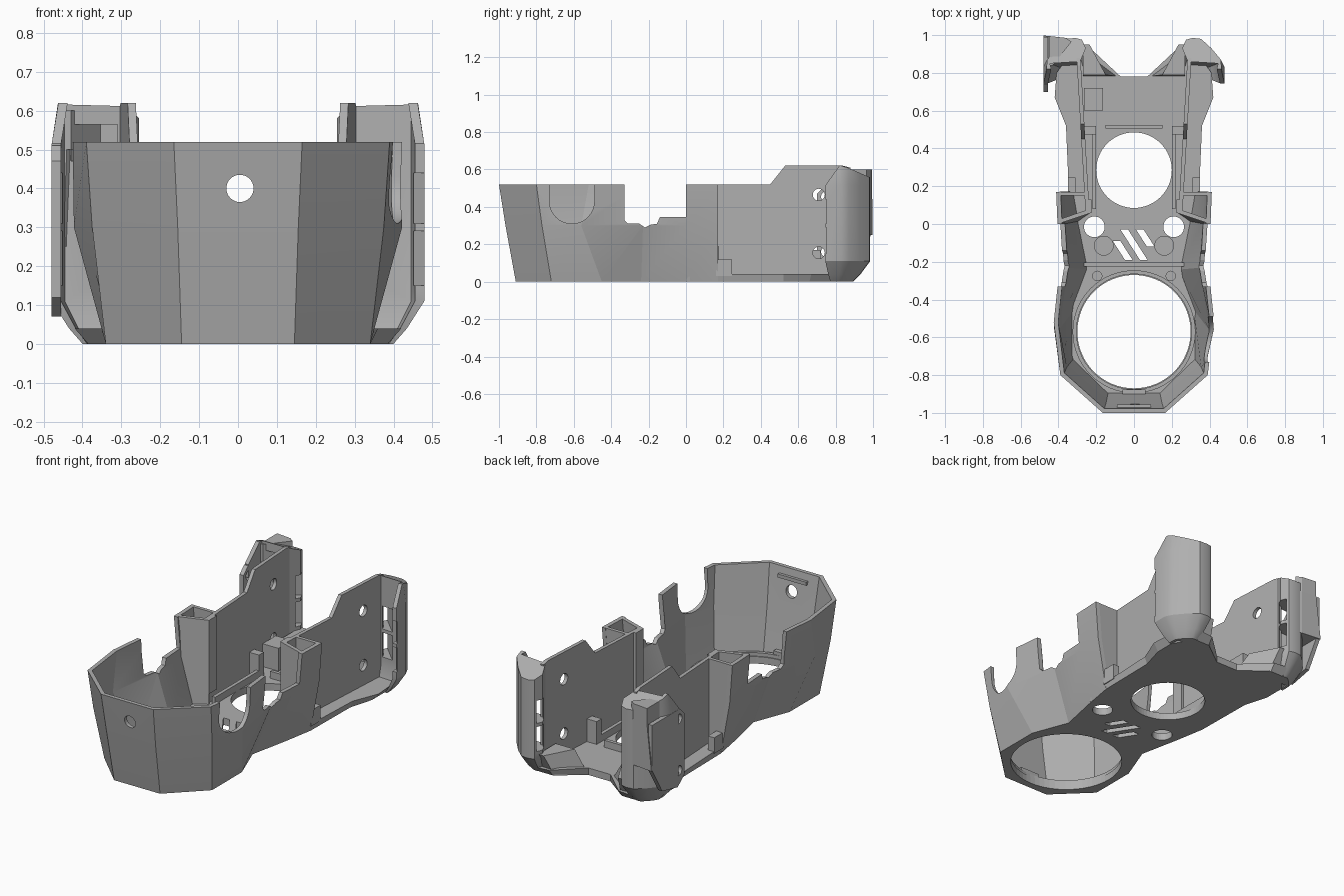
import bpy, bmesh, math
from mathutils import Vector

if "Cube" in bpy.data.objects:
    bpy.data.objects.remove(bpy.data.objects["Cube"])

grey = bpy.data.materials.new("mid grey")
grey.diffuse_color = (0.43, 0.43, 0.43, 1)
grey.use_nodes = True
grey.node_tree.nodes["Principled BSDF"].inputs["Base Color"].default_value = grey.diffuse_color


def make(name, verts, faces, smooth=False):
    me = bpy.data.meshes.new(name)
    me.from_pydata([tuple(v) for v in verts], [], faces)
    bm = bmesh.new()
    bm.from_mesh(me)
    bmesh.ops.recalc_face_normals(bm, faces=bm.faces)
    bm.to_mesh(me)
    bm.free()
    me.materials.append(grey)
    ob = bpy.data.objects.new(name, me)
    bpy.context.collection.objects.link(ob)
    if smooth:
        soften(ob)
    return ob


def soften(ob, angle=30):
    bpy.ops.object.select_all(action='DESELECT')
    ob.select_set(True)
    bpy.context.view_layer.objects.active = ob
    bpy.ops.object.shade_smooth_by_angle(angle=math.radians(angle))


def loft(name, rings, smooth=False):
    """Closed solid through rings of equal point count."""
    n = len(rings[0])
    verts = [v for r in rings for v in r]
    faces = [tuple(range(n)), tuple(range((len(rings) - 1) * n, len(rings) * n))]
    for k in range(len(rings) - 1):
        for i in range(n):
            j = (i + 1) % n
            faces.append((k * n + i, k * n + j, (k + 1) * n + j, (k + 1) * n + i))
    return make(name, verts, faces, smooth)


def prism(name, pts, z0, z1, top=None):
    top = top or pts
    return loft(name, [[(x, y, z0) for x, y in pts], [(x, y, z1) for x, y in top]])


def side_prism(name, pts, x0, x1):
    return loft(name, [[(x, y, z) for y, z in pts] for x in (x0, x1)])


def box(name, x0, x1, y0, y1, z0, z1):
    return prism(name, [(x0, y0), (x1, y0), (x1, y1), (x0, y1)], z0, z1)


def circle(cx, cy, r, n=32):
    return [(cx + r * math.cos(2 * math.pi * i / n), cy + r * math.sin(2 * math.pi * i / n))
            for i in range(n)]


def cut(ob, cutters):
    for c in cutters:
        m = ob.modifiers.new("cut", 'BOOLEAN')
        m.operation, m.solver, m.object = 'DIFFERENCE', 'EXACT', c
    dg = bpy.context.evaluated_depsgraph_get()
    dg.update()
    me = bpy.data.meshes.new_from_object(ob.evaluated_get(dg))
    ob.modifiers.clear()
    ob.data = me
    for c in cutters:
        bpy.data.objects.remove(c)


def mirrored(pts):
    """Right-hand run of points plus its mirror, as one path."""
    return [(-x, y) for x, y in reversed(pts)] + list(pts)


def inset(path, d):
    """Offset an open counter-clockwise path to its left."""
    out = []
    for i, p in enumerate(path):
        p = Vector(p)
        a = Vector(path[max(i - 1, 0)])
        b = Vector(path[min(i + 1, len(path) - 1)])
        t = (b - a).normalized()
        out.append((p.x - t.y * d, p.y + t.x * d))
    return out


# front tub wall, leaning outwards from the floor and bulging at mid height
low = mirrored([(.145, -.91), (.34, -.72), (.34, -.45), (.26, -.24), (.31, 0), (.34, .17)])
mid = mirrored([(.155, -.965), (.375, -.77), (.422, -.56), (.37, -.23), (.385, 0), (.395, .17)])
high = mirrored([(.165, -1), (.39, -.80), (.425, -.52), (.395, -.24), (.405, 0), (.412, .17)])
rows = [(low, 0), (mid, .30), (high, .52),
        (inset(high, .024), .52), (inset(mid, .024), .30), (inset(low, .024), 0)]
n = len(low)
tub = loft("tub_wall", [[(*row[i], z) for row, z in rows] for i in range(n)])
gap = [(-.33, .8), (-.33, .33), (-.31, .31), (-.25, .31), (-.22, .29), (-.19, .305),
       (-.155, .31), (-.14, .345), (0, .345), (0, .8)]
scoop = [(-.73, .8)] + [(-.61 + .12 * math.cos(a), .43 + .12 * math.sin(a)) for a in
                        [math.pi + math.pi * i / 16 for i in range(17)]] + [(-.49, .8)]
port = loft("port", [[(x + .005, y, z) for x, z in circle(0, .40, .035)] for y in (-1.2, -.8)])
cut(tub, [side_prism("gap", gap, -.7, .7), side_prism("scoop", scoop, .2, .7), port])
soften(tub, 16)

# floor with its round openings, vents and screw holes
edge = [(.145, -.91), (.34, -.72), (.34, -.45), (.26, -.24), (.31, 0), (.34, .17),
        (.345, .52), (.385, .66), (.385, .78), (.30, .89), (.22, .89), (.07, .78)]
edge_top = edge[:5] + [(.345, .17), (.36, .52), (.42, .67), (.41, .8), (.32, .93),
                       (.22, .92), (.07, .78)]
floor = prism("floor", mirrored(edge), 0, .04, mirrored(edge_top))
holes = [prism("c", circle(0, -.57, .30, 64), -1, 1), prism("c", circle(0, .285, .20, 64), -1, 1)]
for s in (-1, 1):
    holes.append(prism("c", circle(s * .21, -.015, .055), -1, 1))
    holes.append(prism("c", circle(s * .16, -.115, .05), .03, 1))
    holes.append(prism("c", circle(s * .195, -.275, .025, 20), .025, 1))
for x, y0, y1 in ((-.06, -.19, -.09), (.0, -.19, -.03), (.06, -.12, -.03)):
    d = (y1 - y0) * .32
    holes.append(prism("c", [(x - .02 + d, y0), (x + .02 + d, y0), (x + .02 - d, y1),
                             (x - .02 - d, y1)], -1, 1))
cut(floor, holes)

# raised lip round the big opening
ring = prism("opening_lip", circle(0, -.57, .325, 64), .035, .06)
cut(ring, [prism("c", circle(0, -.57, .305, 64), -1, 1)])

# cross ribs, rim clips and left catch
box("cross_rib", -.27, .27, -.225, -.205, .03, .075)
box("rear_rib", -.15, .15, .505, .525, .03, .08)
box("rim_clip", -.09, .09, -.975, -.955, .46, .48)
box("floor_clip", -.06, .06, -.90, -.875, .05, .08)
box("left_catch", -.265, -.165, .60, .72, .03, .17)

for s, side in ((-1, "left"), (1, "right")):
    def flip(pts):
        return [(s * x, y) for x, y in pts]

    # open-topped post: slanted front wall, inner lip and back wall
    for part, b, t in (
        ("front", [(.225, .06), (.312, .0), (.315, .022), (.235, .08)],
         [(.225, .06), (.402, .0), (.402, .022), (.235, .08)]),
        ("back", [(.25, .15), (.335, .15), (.338, .17), (.25, .17)],
         [(.25, .15), (.408, .15), (.41, .17), (.25, .17)])):
        prism(f"{side}_post_{part}", flip(b), .005, .52, flip(t))
    box(f"{side}_post_lip", s * .225, s * .245, .06, .13, .10, .52)

    # tall side plate, splayed towards the back, with two screw holes
    shape = [(.065, .02), (.88, .02), (.88, .61), (.84, .62), (.53, .62), (.45, .52),
             (.065, .52)]
    plate = loft(f"{side}_plate", [[(s * (x + .058 * (y - .05)), y, z) for y, z in shape]
                                   for x in (.235, .256)])
    cut(plate, [side_prism("c", circle(.71, z, .032, 24), s * .2, s * .4) for z in (.155, .465)])

    # foot tab, floor rail and hook beside the plate
    box(f"{side}_tab", s * .31, s * .35, .16, .245, .03, .12)
    box(f"{side}_rail", s * .20, s * .22, .08, .51, .03, .08)
    box(f"{side}_hook", s * .20, s * .262, .475, .52, .03, .17)

    # flared rear lobe with chamfered foot and sloping cap
    lobe_pts = [(.285, .86), (.255, .93), (.275, .975), (.31, .985), (.355, .98), (.41, .93),
                (.46, .87), (.479, .83), (.479, .745), (.455, .745), (.445, .85)]

    def ring_at(k, z):
        return [(s * (.32 + (x - .32) * k), .80 + (y - .80) * k, z) for x, y in lobe_pts]

    cap = [(s * min(x, .463 if y > .8 else .462 - (.479 - x)), max(y, .82),
            .62 - max(0, y - .84) * .43) for x, y in lobe_pts]
    shoulder = [(x, y, .515) for x, y, z in ring_at(1, 0)]
    lobe = loft(f"{side}_lobe", [ring_at(.5, 0), ring_at(.72, .04), ring_at(1, .11),
                                 shoulder, cap])
    slots = []
    for z0, z1 in ((.15, .29), (.31, .44)):
        c = Vector((.335, .865))
        u, v = Vector((.707, -.707)) * .35, Vector((.707, .707)) * .022
        slots.append(prism("c", flip([tuple(c - u - v), tuple(c + u - v), tuple(c + u + v),
                                      tuple(c - u + v)]), z0, z1))
    if s < 0:  # open pocket in the front of the left lobe
        slots.append(box("c", -.43, -.31, .7, .935, .47, .565))
    cut(lobe, slots)
    soften(lobe)

    # low faceted ramp behind the floor
    prism(f"{side}_ramp", flip([(.07, .78), (.27, .78), (.30, .88), (.21, .885)]), 0, .13,
          flip([(.15, .79), (.27, .79), (.27, .95), (.235, .95)]))

# flat mounting panel on the left lobe, with a corner ear and back plate
panel = side_prism("mount_panel", [(.70, .12), (.76, .07), (.90, .10), (.99, .25), (.99, .51),
                                   (.83, .51), (.74, .51), (.70, .47)], -.48, -.455)
cut(panel, [side_prism("c", circle(y, z, .028, 20), -.6, -.3)
            for y, z in ((.75, .16), (.75, .455))])
prism("panel_corner", [(-.48, .84), (-.45, .84), (-.33, .975), (-.36, .985), (-.48, .998)],
      .25, .51, [(-.45, .84), (-.44, .84), (-.33, .975), (-.36, .985), (-.45, .995)])
prism("panel_crown", [(-.45, .84), (-.43, .84), (-.33, .965), (-.36, .985), (-.45, .995)],
      .50, .60)
